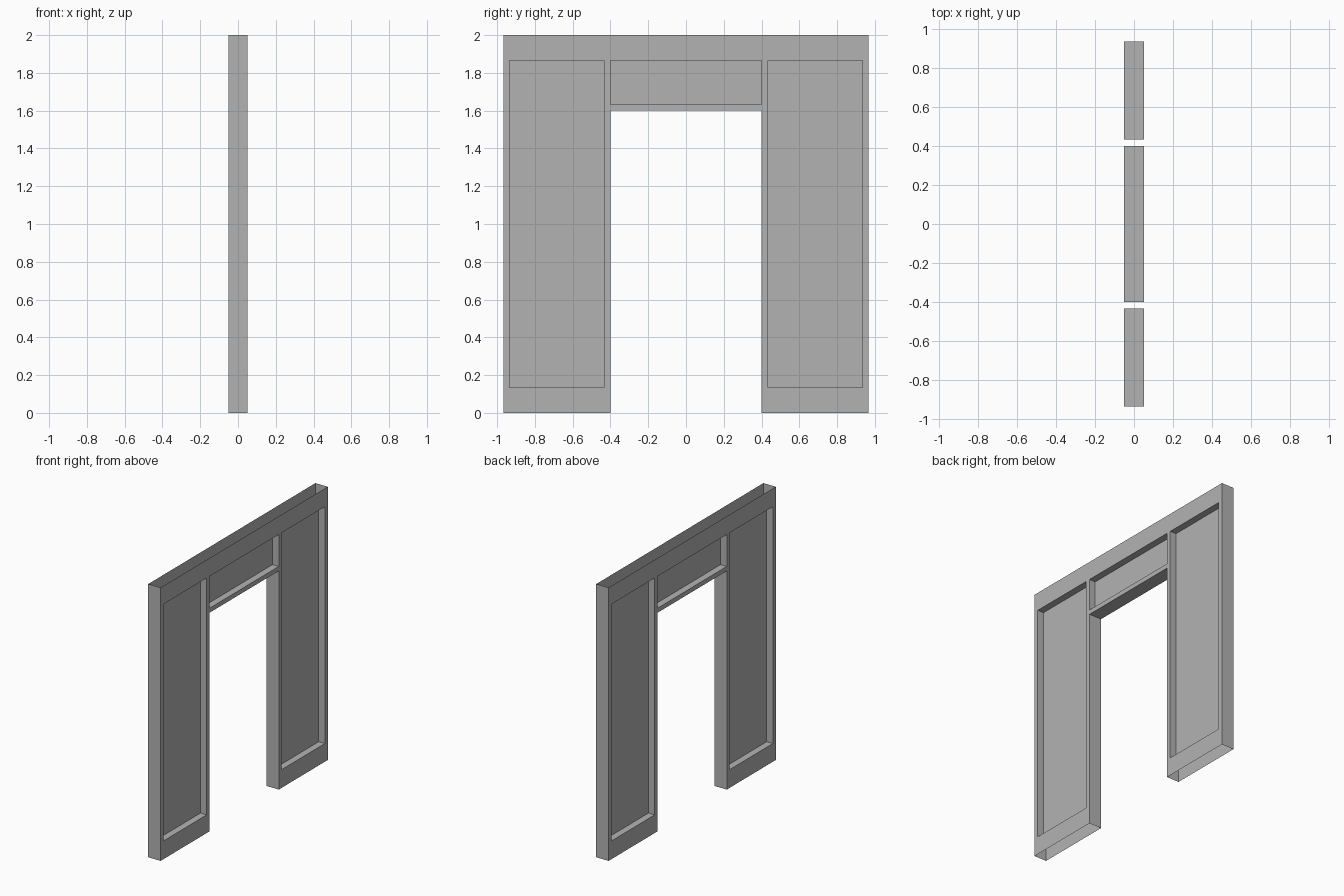
import bpy
import bmesh

cube = bpy.data.objects.get("Cube")
if cube:
    bpy.data.objects.remove(cube, do_unlink=True)

# Main dimensions
HALF = 0.05                      # half thickness of the wall
RIM = 1 / 30                     # narrow frame strip
DOOR, DOOR_TOP = 0.4, 1.6        # half width and height of the opening
END, TOP = DOOR + 17 * RIM, 2.0
SILL, HEAD = 4 * RIM, TOP - 4 * RIM
SIDE = (DOOR + RIM, END - RIM)   # y range of a side recess

grey = bpy.data.materials.new("plain_grey")
grey.use_nodes = True
colour = (0.45, 0.45, 0.45, 1)
grey.diffuse_color = colour
grey.node_tree.nodes["Principled BSDF"].inputs["Base Color"].default_value = colour


def make_object(name, quads):
    """Weld a list of four-corner faces into one flat-shaded object."""
    bm = bmesh.new()
    for quad in quads:
        bm.faces.new([bm.verts.new(p) for p in quad])
    bmesh.ops.remove_doubles(bm, verts=bm.verts, dist=1e-5)
    bmesh.ops.dissolve_limit(bm, angle_limit=0.01, verts=bm.verts, edges=bm.edges)
    mesh = bpy.data.meshes.new(name)
    bm.to_mesh(mesh)
    bm.free()
    mesh.materials.append(grey)
    obj = bpy.data.objects.new(name, mesh)
    bpy.context.collection.objects.link(obj)
    return obj


def upright(x, y0, y1, z0, z1):
    """Face across the wall plane, turned outward on its own side."""
    quad = [(x, y0, z0), (x, y1, z0), (x, y1, z1), (x, y0, z1)]
    return quad if x >= 0 else quad[::-1]


def jamb(y, z0, z1, facing):
    """Vertical face through the thickness, turned to +y or -y."""
    quad = [(-HALF, y, z0), (HALF, y, z0), (HALF, y, z1), (-HALF, y, z1)]
    return quad if facing < 0 else quad[::-1]


def shelf(z, y0, y1, facing):
    """Level face through the thickness, turned up or down."""
    quad = [(-HALF, y0, z), (HALF, y0, z), (HALF, y1, z), (-HALF, y1, z)]
    return quad if facing > 0 else quad[::-1]


# Recessed panels: a thin middle sheet with a rim reaching both wall faces
recesses = {
    "left_recess": (SIDE[0], SIDE[1], SILL, HEAD),
    "right_recess": (-SIDE[1], -SIDE[0], SILL, HEAD),
    "lintel_recess": (-DOOR, DOOR, DOOR_TOP + RIM, HEAD),
}
for name, (y0, y1, z0, z1) in recesses.items():
    make_object(name + "_panel", [upright(0, y0, y1, z0, z1)])
    make_object(name + "_rim", [
        jamb(y0, z0, z1, 1), jamb(y1, z0, z1, -1),
        shelf(z0, y0, y1, 1), shelf(z1, y0, y1, -1)])

# Wall faces: grid cells outside the recesses and the doorway
holes = list(recesses.values()) + [(-DOOR, DOOR, 0, DOOR_TOP)]
ys = sorted({s * y for s in (-1, 1) for y in (DOOR, *SIDE, END)})
zs = [0, SILL, DOOR_TOP, DOOR_TOP + RIM, HEAD, TOP]


def is_solid(y, z):
    return not any(a < y < b and c < z < d for a, b, c, d in holes)


for name, x in (("wall_face_a", HALF), ("wall_face_b", -HALF)):
    make_object(name, [
        upright(x, y0, y1, z0, z1)
        for y0, y1 in zip(ys, ys[1:]) for z0, z1 in zip(zs, zs[1:])
        if is_solid((y0 + y1) / 2, (z0 + z1) / 2)])

# End walls and doorway lining; the top and the feet stay open
make_object("end_walls", [jamb(s * END, 0, TOP, s) for s in (-1, 1)])
make_object("doorway_lining", [
    jamb(-DOOR, 0, DOOR_TOP, 1), jamb(DOOR, 0, DOOR_TOP, -1),
    shelf(DOOR_TOP, -DOOR, DOOR, -1)])
